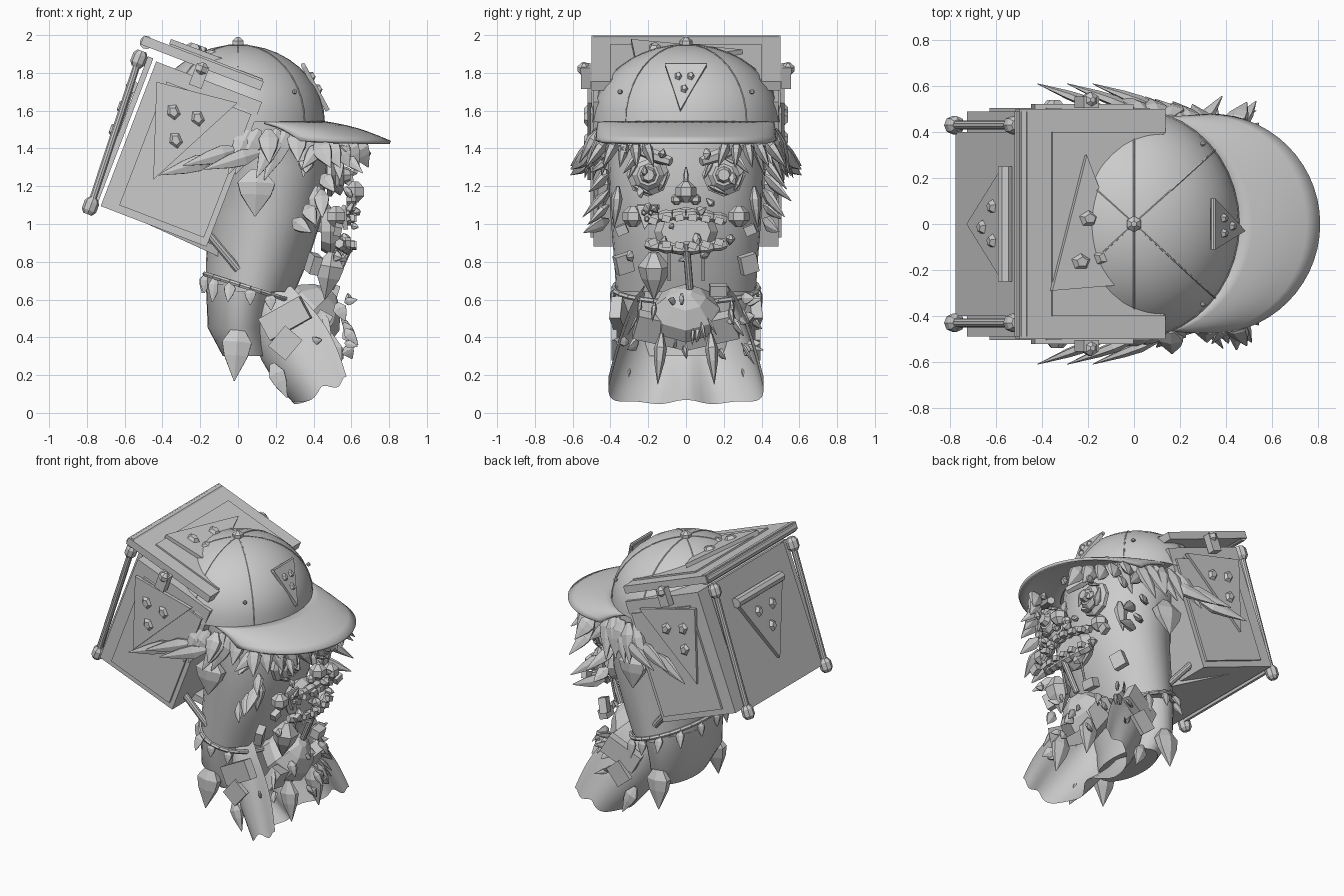
import bpy, math, random
from mathutils import Vector, Matrix

if "Cube" in bpy.data.objects:
    bpy.data.objects.remove(bpy.data.objects["Cube"])

random.seed(4)
V = Vector
I4 = Matrix.Identity(4)
BOX = Matrix.Translation((-0.30, 0, 1.37)) @ Matrix.Rotation(math.radians(21), 4, 'Y')


def mesh(name, verts, faces, smooth=False, M=I4, angle=35):
    me = bpy.data.meshes.new(name)
    me.from_pydata([tuple(M @ V(v)) for v in verts], [], faces)
    me.update()
    ob = bpy.data.objects.new(name, me)
    bpy.context.collection.objects.link(ob)
    if smooth:
        bpy.ops.object.select_all(action='DESELECT')
        ob.select_set(True)
        bpy.context.view_layer.objects.active = ob
        bpy.ops.object.shade_smooth_by_angle(angle=math.radians(angle))
    return ob


def block(name, c, s, M=I4, rot=(0, 0, 0)):
    R = Matrix.Rotation(rot[2], 3, 'Z') @ Matrix.Rotation(rot[1], 3, 'Y') @ Matrix.Rotation(rot[0], 3, 'X')
    vs = [V(c) + R @ V((x * s[0] / 2, y * s[1] / 2, z * s[2] / 2))
          for x in (-1, 1) for y in (-1, 1) for z in (-1, 1)]
    return mesh(name, vs, [(0, 1, 3, 2), (4, 6, 7, 5), (0, 4, 5, 1), (2, 3, 7, 6), (0, 2, 6, 4), (1, 5, 7, 3)], M=M)


def loft(name, rings, smooth=True, M=I4, caps=True, angle=35, closed=True):
    n, vs = len(rings[0]), [p for r in rings for p in r]
    fs = [(k * n + i, k * n + (i + 1) % n, (k + 1) * n + (i + 1) % n, (k + 1) * n + i)
          for k in range(len(rings) - 1) for i in range(n if closed else n - 1)]
    if caps:
        fs += [tuple(range(n))[::-1], tuple(range(len(vs) - n, len(vs)))]
    return mesh(name, vs, fs, smooth, M, angle)


def spindle(name, a, b, prof, n=6, flat=1.0, side=(0, 1, 0), M=I4, smooth=False):
    """Rings of (position along a-b, radius); flattened along 'side'."""
    a, b = V(a), V(b)
    d = (b - a).normalized()
    s = V(side) - d * V(side).dot(d)
    s = s.normalized() if s.length > 0.05 else d.orthogonal().normalized()
    t = d.cross(s)
    return loft(name, [[a.lerp(b, k) + s * (r * flat * math.cos(i * math.tau / n)) + t * (r * math.sin(i * math.tau / n))
                        for i in range(n)] for k, r in prof], smooth, M)


def rod(name, a, b, r, n=10, M=I4):
    return spindle(name, a, b, [(0, r), (1, r)], n, M=M, smooth=True)


def leaf(name, a, b, w, flat=0.5, side=(0, 1, 0)):
    return spindle(name, a, b, [(0, w * .3), (.3, w), (.55, w * .8), (1, .003)], 6, flat, side)


def lump(name, c, r, M=I4, n=6):
    c = V(c)
    return spindle(name, c - V((0, 0, r)), c + V((0, 0, r)), [(0, r * .35), (.3, r), (.7, r), (1, r * .35)], n, M=M)


def slice_(name, pts, t=0.012, M=I4, r=0.035, crust=0):
    a, b, c = [V(p) for p in pts]
    n = (b - a).cross(c - a).normalized() * t
    mesh(name, [p + n * k for k in (-1, 1) for p in (a, b, c)],
         [(2, 1, 0), (3, 4, 5), (0, 1, 4, 3), (1, 2, 5, 4), (2, 0, 3, 5)], M=M)
    for w in ((.52, .22, .26), (.22, .52, .26), (.26, .2, .54)):
        p = a * w[0] + b * w[1] + c * w[2]
        spindle(name + "_topping", p - n, p + n * 2.4, [(0, r), (.6, r), (1, r * .6)], 5, .8, M=M)
    if crust:
        rod(name + "_crust", a, b, crust, 8, M)


def oval(cx, rx, ry, z, n=32):
    return [(cx + rx * math.cos(i * math.tau / n), ry * math.sin(i * math.tau / n), z) for i in range(n)]


# head and neck
loft("head", [oval(.05, .40, .42, 1.54), oval(.16, .31, .41, 1.3), oval(.15, .30, .40, 1.05),
              oval(.10, .27, .38, .8), oval(.065, .235, .37, .64)])
loft("neck", [oval(.02, .19, .35, .68), oval(.0, .16, .33, .45), oval(.05, .13, .25, .30)])

# flared collar: a two-lobed sheet open to the front, with a wavy hem
rings = []
for k in range(9):
    s = k / 8
    c = V((.15, 0, .62)).lerp(V((.43, 0, .115)), s)
    d, w = .15 + .03 * s + .05 * math.sin(math.pi * s), .22 + .19 * s ** .7
    ring = []
    for i in range(61):
        u = i / 30 - 1
        dep = -d * math.cos(math.pi * u) if abs(u) < .5 else d * (abs(u) - .5) * 2
        y = w * math.sin(math.pi * u) if abs(u) < .5 else math.copysign(w, u)
        dep += .12 * s * math.exp(-(u / .09) ** 2)
        ring.append(c + V((.85, 0, .5 if abs(u) < .5 else .35)) * dep + V((0, y, 0))
                    + V((.5, 0, -.85)) * (.018 * s * math.cos(16 * u)))
    rings.append(ring)
loft("collar", rings, caps=False, angle=60, closed=False)

# cap dome, seams and button
dome = [oval(0, .46 * math.cos(t), .50 * math.cos(t), 1.54 + .41 * math.sin(t), 40)
        for t in [i * math.pi / 20 for i in range(10)] + [1.56]]
loft("cap_dome", dome)
for k in range(6):
    a = math.radians(40 * (1, -1, 2.25, -2.25, 3.5, -3.5)[k])
    pts = [V((.46 * math.cos(a) * math.cos(t), .50 * math.sin(a) * math.cos(t), 1.54 + .41 * math.sin(t)))
           for t in [i * math.pi / 20 for i in range(11)]]
    for p, q in zip(pts, pts[1:]):
        rod("cap_seam", p, q, .004, 5)
for s in (-1, 1):
    lump("cap_eyelet", (.30, .35 * s, 1.70), .013)
lump("cap_button", (0, 0, 1.955), .035)

# cap brim
vs, fs, m, n = [], [], 6, 28
for i in range(n + 1):
    t = math.radians(-72 + 144 * i / n)
    u = math.pi * (i / n - .5)
    p = V((.455 * math.cos(t), .49 * math.sin(t), 1.545))
    q = V((.33 + .48 * math.cos(u), .48 * math.sin(u), 1.44))
    vs += [p.lerp(q, j / m) + V((0, 0, .015 * math.sin(math.pi * j / m))) for j in range(m + 1)]
for i in range(n):
    fs += [(i * (m + 1) + j, i * (m + 1) + j + 1, (i + 1) * (m + 1) + j + 1, (i + 1) * (m + 1) + j) for j in range(m)]
brim = mesh("cap_brim", vs, fs, True)
brim.modifiers.new("thick", 'SOLIDIFY').thickness = .018
slice_("cap_slice", [(.345, .11, 1.84), (.345, -.11, 1.84), (.475, -.03, 1.60)], .012, r=.026, crust=.012)

# carried box, lid and plates
block("carry_box", (0, 0, 0), (.60, .98, .82), BOX)
block("back_plate", (-.335, 0, 0), (.03, .80, .84), BOX)
block("box_lid", (-.07, 0, .49), (.68, 1.0, .05), BOX)
rod("lid_roll", (-.385, -.49, .485), (-.385, .49, .485), .035, 10, BOX)
block("lid_panel", (.0, 0, .518), (.52, .80, .015), BOX)
mesh("box_base", [(-.72, -.45, 1.11), (-.72, .45, 1.11), (0, .2, .78), (0, -.2, .78),
                  (-.7, -.45, 1.15), (-.7, .45, 1.15), (0, .2, .83), (0, -.2, .83)],
     [(0, 1, 2, 3), (7, 6, 5, 4), (0, 4, 5, 1), (1, 5, 6, 2), (2, 6, 7, 3), (3, 7, 4, 0)])
slice_("lid_slice", [(0, -.26, 1.83), (-.21, .30, 1.91), (-.36, -.29, 1.965)], .015, r=.045)
slice_("back_slice", [(-.37, -.25, .24), (-.37, .25, .24), (-.36, 0, -.22)], .015, BOX, .04, .035)
for s in (-1, 1):
    block("side_panel", (.03, .495 * s, -.02), (.48, .02, .70), BOX)
    pts = [(-.26, .51 * s, .31), (.18, .51 * s, .36), (-.09, .51 * s, -.18)]
    slice_("side_slice", pts if s > 0 else [pts[1], pts[0], pts[2]], .012, BOX, .045)
    top, low = V((-.39, .43 * s, .39)), V((-.35, .43 * s, -.43))
    rod("back_rod", low, top, .02, 10, BOX)
    for p in (top, low):
        e = V((0, 0, .045))
        spindle("rod_knob", p - e, p + e, [(0, .025), (.25, .04), (.75, .04), (1, .025)], 8, M=BOX)
    block("lid_clip", (-.06, .53 * s, .42), (.07, .05, .12), BOX)
    lump("clip_knob", (-.06, .54 * s, .46), .035, BOX)
    rod("lower_strut", (-.2, .38 * s, 1.0), (0, .34 * s, .76), .022)

# hair, ears and side shards
for s in (-1, 1):
    side = (0, s, 0)
    for k in range(8):
        x = .03 + .05 * k
        y = .48 * math.sqrt(max(0, 1 - (x / .56) ** 2)) + .03
        leaf("hair_lock", (x + .03, (y - .03) * s, 1.50), (x + random.uniform(-.12, .05),
             (y + random.uniform(.02, .08)) * s, random.uniform(1.20, 1.36)), .06, .5, side)
    for x, z in ((-.13, 1.36), (-.26, 1.31), (-.02, 1.34)):
        leaf("swept_lock", (x + .14, .50 * s, z + .04), (x - .16, .61 * s, z - .05), .05, .5, side)
    for k in range(6):
        z = 1.42 - .08 * k
        leaf("cheek_lock", (.36 + random.uniform(-.1, .1), .41 * s, z),
             (.42 + random.uniform(-.1, .12), random.uniform(.46, .56) * s, z - random.uniform(.06, .16)), .045, .5, side)
    leaf("ear", (.10, .43 * s, 1.29), (.09, .46 * s, 1.04), .115, .45, side)
    leaf("sideburn", (.42, .36 * s, 1.20), (.41, .38 * s, .98), .05, .6, side)
    for k in range(5):
        leaf("temple_lock", (.42 + .05 * k, (.42 - .05 * k) * s, 1.44),
             (.49 + .05 * k, (.53 - .09 * k) * s, 1.30), .06, .5, side)

    # eyes and brows
    ey = .2 * s
    for r, x, h in ((.115, .49, .03), (.085, .53, .03), (.045, .555, .04)):
        spindle("eye", (x - .02, ey, 1.26), (x + h, ey, 1.26), [(0, r), (.5, r), (1, r * .7)], 8)
    for k in range(4):
        a = .6 + k * math.tau / 4
        leaf("eye_rim", (.53, ey + .10 * math.cos(a), 1.26 + .10 * math.sin(a)),
             (.54, ey + .11 * math.cos(a + 1.2), 1.26 + .11 * math.sin(a + 1.2)), .03)
    spindle("brow", (.62, .08 * s, 1.33), (.52, .30 * s, 1.41), [(0, .025), (.4, .035), (1, .018)], 6)
    leaf("brow_tip", (.56, .25 * s, 1.37), (.66, .33 * s, 1.27), .035)
    lump("cheek", (.52, .28 * s, 1.04), .055)
    block("cheek_chip", (.53, .34 * s, .97), (.04, .06, .05), rot=(.4, .2, 0))
    lump("nostril", (.60, .05 * s, 1.13), .03)
    block("jaw_chip", (.40, .33 * s, .79), (.05, .09, .10), rot=(.3, .2, .4))
    rod("drip", (.52, .09 * s, .87), (.48, .09 * s, .70), .008, 6)

# nose, mouth and teeth
lump("nose", (.62, 0, 1.17), .055)
leaf("nose_bridge", (.57, 0, 1.30), (.61, 0, 1.16), .03)
for z0, dz in ((1.05, -.03), (.87, .03)):
    pts = [V((.58 - 1.0 * y * y, y, z0 - .6 * y * y * (1 if dz < 0 else -1))) for y in [-.21 + .07 * i for i in range(7)]]
    for p, q in zip(pts, pts[1:]):
        spindle("lip", p, q, [(0, .026), (.5, .034), (1, .026)], 6)
        block("tooth", (p + q) / 2 + V((.035, 0, dz * .5)), (.03, .045, .035), rot=(random.uniform(-.4, .4), 0, 0))
spindle("mouth_inside", (.44, 0, .96), (.54, 0, .96), [(0, .10), (.5, .13), (1, .10)], 12, 1.3)
slice_("cheek_slice", [(.56, -.14, 1.09), (.56, -.26, 1.09), (.57, -.22, .97)], .012, r=.018, crust=.012)
leaf("tongue", (.50, -.17, .85), (.46, -.17, .60), .085, 1)
block("held_chunk", (.50, .17, .65), (.06, .09, .06), rot=(0, .3, .1))
rod("fork_stem", (.60, 0, .90), (.49, .02, .66), .02)

# jaw band with hanging shards
band = [V((.065 + .24 * math.cos(a), .385 * math.sin(a), .66 - .075 * math.cos(a)))
        for a in [i * math.tau / 28 for i in range(28)]]
for i, p in enumerate(band):
    rod("jaw_band", p, band[(i + 1) % 28], .014, 6)
    if i % 2:
        o = V((p.x - .065, p.y, 0)).normalized() * random.uniform(.01, .06)
        leaf("band_shard", p, p + o + V((0, 0, -random.uniform(.07, .14))), .035, .4)

# scarf knot, bib and loose pieces in front of the collar
spindle("scarf_knot", (.36, 0, .50), (.50, 0, .64), [(0, .18), (.4, .17), (.8, .10), (1, .03)], 8, 1.05)
for s in (-1, 1):
    block("scarf_fold", (.42, .13 * s, .44), (.08, .28, .14), rot=(.25 * s, .5, 0))
    block("side_parcel", (.25, .35 * s, .50), (.25, .06, .13), rot=(0, -.5, .2 * s))
    block("parcel_tag", (.25, .38 * s, .37), (.12, .03, .14), rot=(0, .7, 0))
    leaf("nape_leaf", (0, .30 * s, .46), (-.02, .33 * s, .17), .09, .5)
    leaf("low_leaf", (.18, .30 * s, .26), (.26, .33 * s, .08), .05, .5)
    leaf("bib_leaf", (.48, .13 * s, .42), (.52, .15 * s, .15), .07, .5)
for k in range(26):
    a = random.uniform(-1.2, 1.2)
    p = V((.15 + .42 * math.cos(a), .36 * math.sin(a), random.uniform(.33, .63)))
    q = p + V((random.uniform(.02, .08), .07 * math.sin(a) + random.uniform(-.03, .03), random.uniform(-.12, .03)))
    leaf("loose_shard", p, q, random.uniform(.02, .045), .4)
# scattered crumbs around the face
for k in range(18):
    y, z = random.uniform(-.33, .33), random.uniform(.72, 1.40)
    p = V((.40 + .17 * (z - .5) + .12 * math.cos(y * 4), y, z))
    leaf("face_crumb", p, p + V([random.uniform(-.06, .06) for _ in range(3)]), random.uniform(.02, .04), .7)
